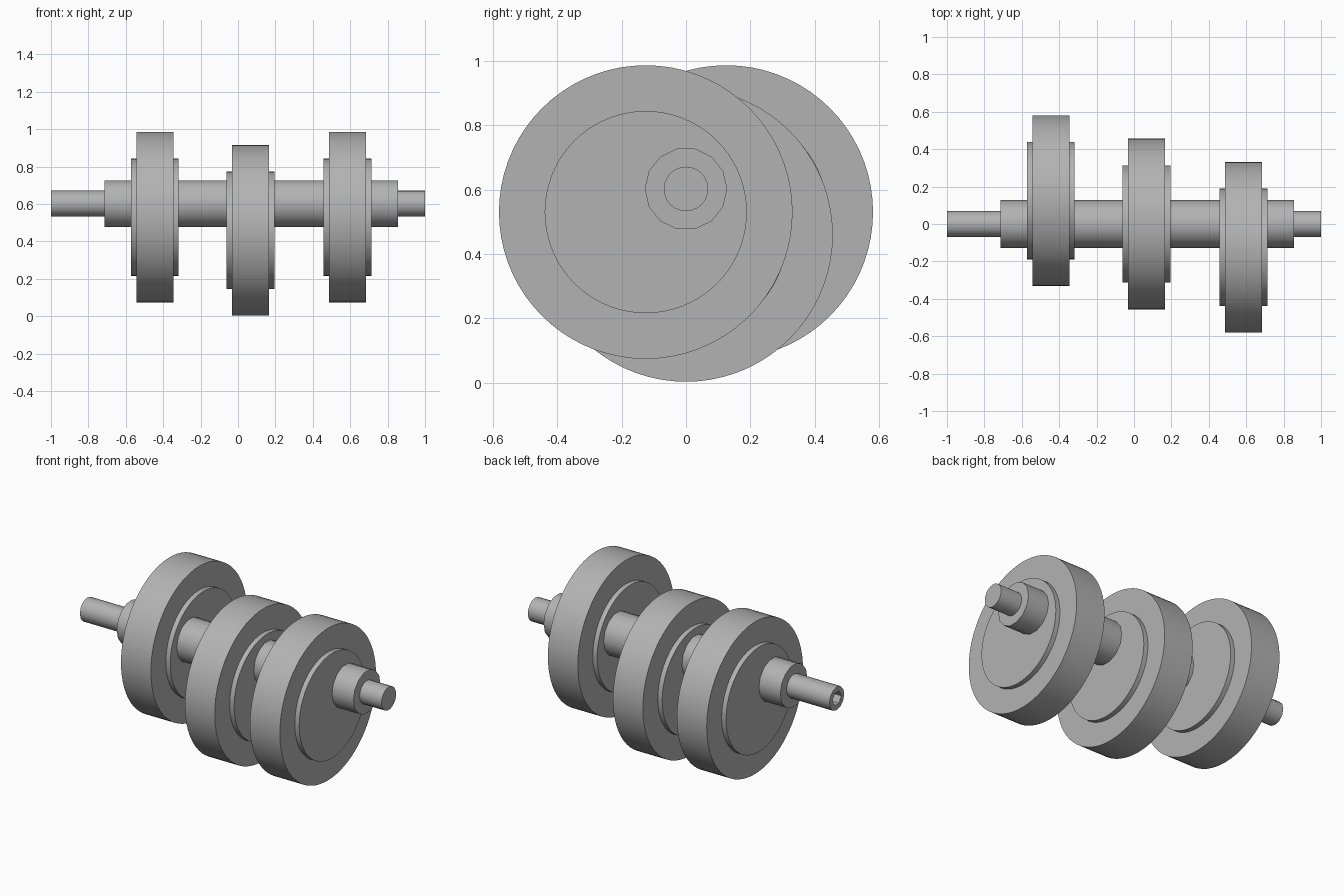
import bpy, bmesh, math

cube = bpy.data.objects.get("Cube")
if cube:
    bpy.data.objects.remove(cube)

steel = bpy.data.materials.new("grey_steel")
steel.use_nodes = True
grey = (0.45, 0.45, 0.45, 1)
steel.diffuse_color = grey
steel.node_tree.nodes["Principled BSDF"].inputs["Base Color"].default_value = grey

AXIS_Z = 0.602


def turned(name, profile, sides, y=0.0, z=AXIS_Z, hex_rings=()):
    """Loft rings of (x, radius) along x; rings in hex_rings become hexagons."""
    bm = bmesh.new()
    rings = []
    for i, (x, r) in enumerate(profile):
        ring = []
        for k in range(sides):
            a = math.tau * k / sides
            rad = r
            if i in hex_rings and k % 2:
                rad *= math.cos(math.pi / 6)
            ring.append(bm.verts.new((x, y + rad * math.cos(a), z + rad * math.sin(a))))
        rings.append(ring)
    for a, b in zip(rings, rings[1:]):
        for k in range(sides):
            n = (k + 1) % sides
            bm.faces.new((a[k], a[n], b[n], b[k]))
    bm.faces.new(rings[0])
    bm.faces.new(rings[-1])
    bmesh.ops.recalc_face_normals(bm, faces=bm.faces)
    mesh = bpy.data.meshes.new(name)
    bm.to_mesh(mesh)
    bm.free()
    mesh.materials.append(steel)
    obj = bpy.data.objects.new(name, mesh)
    bpy.context.collection.objects.link(obj)
    bpy.ops.object.select_all(action="DESELECT")
    obj.select_set(True)
    bpy.context.view_layer.objects.active = obj
    bpy.ops.object.shade_smooth_by_angle(angle=math.radians(35))
    return obj


# Main shaft and its two stepped journals
turned("main_shaft", [(-0.715, 0.128), (0.855, 0.128)], 14)
turned("short_journal", [(0.85, 0.069), (1.0, 0.069)], 24)

# Long journal with a hexagonal socket in its end
turned("socket_journal",
       [(-0.71, 0.07), (-1.0, 0.07), (-1.0, 0.042), (-0.86, 0.042)],
       12, hex_rings=(2, 3))

# Three eccentric discs, each with a raised hub on both sides
for label, x, y, z in (("right", -0.445, 0.125, 0.53),
                       ("middle", 0.066, 0.0, 0.459),
                       ("left", 0.585, -0.125, 0.53)):
    disc, hub = 0.456, 0.314
    turned(label + "_eccentric_disc",
           [(x - 0.128, hub), (x - 0.099, hub), (x - 0.099, disc),
            (x + 0.099, disc), (x + 0.099, hub), (x + 0.128, hub)],
           72, y, z)
